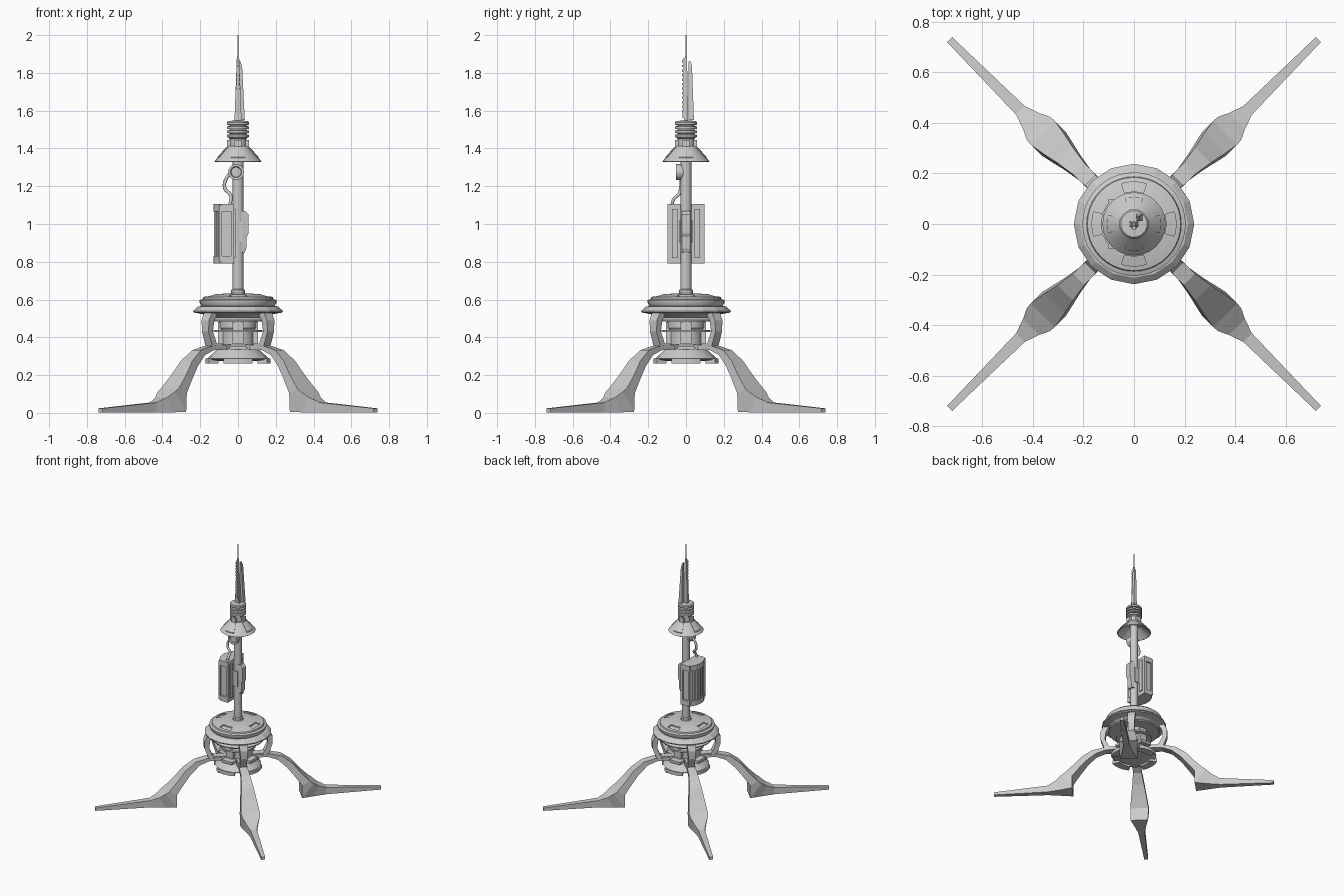
import bpy, bmesh, math
from mathutils import Vector, Matrix

if "Cube" in bpy.data.objects:
    bpy.data.objects.remove(bpy.data.objects["Cube"])

DIAG = [math.radians(45 + 90 * i) for i in range(4)]
AXIS = [math.radians(90 * i) for i in range(4)]


def loft(name, rings, angle=0.0, smooth=False):
    """Skin equal-length point rings, cap both ends, spin about z."""
    bm = bmesh.new()
    vs = [[bm.verts.new(p) for p in r] for r in rings]
    n = len(vs[0])
    for a, b in zip(vs, vs[1:]):
        for i in range(n):
            j = (i + 1) % n
            bm.faces.new((a[i], a[j], b[j], b[i]))
    bm.faces.new(vs[0][::-1])
    bm.faces.new(vs[-1])
    bmesh.ops.recalc_face_normals(bm, faces=bm.faces)
    bmesh.ops.rotate(bm, verts=bm.verts, cent=(0, 0, 0), matrix=Matrix.Rotation(angle, 3, 'Z'))
    me = bpy.data.meshes.new(name)
    bm.to_mesh(me)
    bm.free()
    ob = bpy.data.objects.new(name, me)
    bpy.context.collection.objects.link(ob)
    if smooth:
        bpy.ops.object.select_all(action='DESELECT')
        bpy.context.view_layer.objects.active = ob
        ob.select_set(True)
        bpy.ops.object.shade_smooth_by_angle(angle=math.radians(32))
    return ob


def lathe(name, profile, n=24, smooth=True):
    rings = [[(r * math.cos(math.tau * i / n), r * math.sin(math.tau * i / n), z)
              for i in range(n)] for r, z in profile]
    return loft(name, rings, 0, smooth)


def prism(name, pts, z0, z1):
    return loft(name, [[(x, y, z) for x, y in pts] for z in (z0, z1)])


def box(name, x, y, z, angle=0.0):
    """Box from (min, max) pairs."""
    a, b = x
    c, d = y
    return loft(name, [[(a, c, h), (b, c, h), (b, d, h), (a, d, h)] for h in z], angle)


def limb(name, sections, angle):
    """Radial limb from (outer r, outer z, inner r, inner z, half width)."""
    return loft(name, [[(ro, -w, zo), (ro, w, zo), (ri, w, zi), (ri, -w, zi)]
                       for ro, zo, ri, zi, w in sections], angle)


def sector(name, r0, z0, r1, z1, thick, half, angle, steps=6):
    """Curved plate between two radii."""
    rings = []
    for i in range(steps + 1):
        a = math.radians(half) * (2 * i / steps - 1)
        c, s = math.cos(a), math.sin(a)
        rings.append([(r0 * c, r0 * s, z0), (r1 * c, r1 * s, z1),
                      (r1 * c, r1 * s, z1 + thick), (r0 * c, r0 * s, z0 + thick)])
    return loft(name, rings, angle)


# Legs with flared heel and long toe, plus cage struts
LEG = [(.12, .357, .12, .335, .035), (.22, .355, .21, .332, .030),
       (.31, .332, .28, .305, .032), (.385, .275, .345, .245, .043),
       (.445, .20, .40, .175, .056), (.51, .130, .450, .105, .067),
       (.535, .112, .452, .005, .064), (.575, .082, .53, .003, .045),
       (.635, .055, .635, .002, .024), (1.03, .024, 1.03, .002, .014)]
STRUT = [(.225, .53, .18, .53, .03), (.245, .49, .205, .49, .028),
         (.245, .43, .212, .43, .024), (.218, .355, .185, .37, .026),
         (.19, .335, .17, .362, .028), (.07, .335, .07, .362, .028)]
for i, a in enumerate(DIAG):
    limb(f"leg_{i}", LEG, a)
    limb(f"cage_strut_{i}", STRUT, a)

# Core engine under the hub
lathe("core", [(.09, .275), (.155, .28), (.165, .287), (.10, .345), (.086, .36),
               (.086, .43), (.10, .45), (.10, .51)], 16)
lathe("core_ring", [(.08, .428), (.13, .428), (.13, .44), (.08, .44)], 24)
lathe("cage_ring", [(.09, .483), (.185, .483), (.188, .492), (.165, .505), (.09, .505)], 24)
for i, a in enumerate(AXIS):
    sector(f"core_foot_{i}", .115, .262, .172, .262, .026, 27, a)
    box(f"core_panel_{i}", (.07, .105), (-.03, .03), (.365, .48), a)
    box(f"core_lip_{i}", (.08, .14), (-.045, .045), (.335, .355), a)

# Hub: faceted skirt and round domed cap with four recessed windows
lathe("hub_skirt", [(.15, .50), (.185, .522), (.236, .532), (.238, .540), (.213, .562),
                    (.15, .575)], 16, False)
cap = lathe("hub_cap", [(.15, .55), (.192, .565), (.203, .582), (.204, .597), (.187, .603),
                        (.184, .613), (.12, .628), (.05, .633)], 40)
for i, a in enumerate(AXIS):
    cutter = sector(f"window_cutter_{i}", .128, .617, .166, .608, .05, 17, a)
    cutter.hide_render = True
    cutter.hide_viewport = False
    cutter.display_type = 'WIRE'
    m = cap.modifiers.new("window", 'BOOLEAN')
    m.operation = 'DIFFERENCE'
    m.object = cutter
    m.solver = 'EXACT'
bpy.context.view_layer.objects.active = cap
for m in list(cap.modifiers):
    helper = m.object
    bpy.ops.object.modifier_apply(modifier=m.name)
    bpy.data.objects.remove(helper)

# Pole and its base collar
lathe("pole_collar", [(.045, .625), (.036, .638), (.036, .65), (.029, .655)], 20)
lathe("pole", [(.028, .62), (.028, 1.46)], 20)

# Conical shield with raised panels
lathe("shield", [(.03, 1.40), (.119, 1.328), (.125, 1.332), (.052, 1.412), (.03, 1.412)], 24)
for i, a in enumerate(AXIS):
    sector(f"shield_panel_{i}", .057, 1.40, .108, 1.345, .011, 20, a)
    box(f"collar_block_{i}", (.03, .057), (-.018, .018), (1.39, 1.445), a)

# Ribbed insulator
lathe("insulator_base", [(.045, 1.40), (.045, 1.45), (.05, 1.455), (.05, 1.462)], 24)
ribs = [(.046, 1.455)]
for i in range(4):
    z = 1.46 + .022 * i
    ribs += [(.058, z), (.058, z + .012), (.046, z + .015), (.046, z + .020)]
lathe("insulator_ribs", ribs[:-2] + [(.052, 1.545), (.03, 1.547)], 24)

# Antenna: needle, tapered spine, side blade, toothed strip
lathe("antenna_needle", [(.004, 1.54), (.003, 2.0)], 8)
loft("antenna_spine", [[(-w, -d, z), (w, -d, z), (w, d, z), (-w, d, z)]
                       for z, w, d in ((1.54, .019, .012), (1.89, .006, .005))])
loft("antenna_blade", [[(a, .012, z), (b, .012, z), (b, c, z), (a, c, z)]
                       for z, a, b, c in ((1.55, .008, .036, .042), (1.83, .007, .022, .032),
                                          (1.86, .007, .014, .026))])
loft("toothed_strip", [[(-w, -.014 + s, z), (w, -.014 + s, z), (w, -.004, z), (-w, -.004, z)]
                       for z, w, s in ((1.56, .012, -.004), (1.88, .006, .002))])
for i in range(12):
    z = 1.59 + .024 * i
    box(f"antenna_tooth_{i}", (-.007, .007), (-.021, -.008), (z, z + .013))

# Power pack beside the pole: curved back with louvres
def pack_plan(g):
    half = [(-.020, .097 - g), (-.088, .097 - g), (-.108 + g, .075), (-.123 + g, .045),
            (-.130 + g, .015)]
    return half + [(x, -y) for x, y in reversed(half)]


prism("pack_body", pack_plan(.012), .80, 1.10)
prism("pack_top_cap", pack_plan(0), 1.065, 1.105)
prism("pack_bottom_cap", pack_plan(0), .79, .83)
for i in range(5):
    y = -.056 + .028 * i
    x = -.127 + 5.0 * y * y
    box(f"louvre_{i}", (x, x + .03), (y - .007, y + .007), (.82, 1.07))
for s in (-1, 1):
    ys = sorted((s * .08, s * .097))
    box(f"pack_front_edge_{s}", (-.036, -.020), ys, (.80, 1.10))
    box(f"pack_rear_edge_{s}", (-.10, -.086), ys, (.80, 1.10))
    box(f"pack_inner_rail_{s}", (-.025, -.012), sorted((s * .045, s * .075)), (.82, 1.08))
box("pack_mount", (-.03, .02), (-.034, .034), (.90, 1.02))

# Junction plate on the other side of the pole
prof = [(.85, .036), (.87, .044), (.93, .046), (.95, .056), (1.05, .056), (1.07, .036)]
loft("junction_plate", [[(.015, -.03, z), (x, -.022, z), (x, .022, z), (.015, .03, z)]
                        for z, x in prof])

# Round lamp facing front
lamp = lathe("lamp", [(.026, -.01), (.034, .01), (.042, .03), (.042, .052), (.030, .052),
                      (.026, .042)], 20)
lamp.rotation_euler = (math.radians(90), 0, 0)
lamp.location = (-.01, 0, 1.275)

# Cable from lamp to pack
cu = bpy.data.curves.new("cable", 'CURVE')
cu.dimensions = '3D'
cu.bevel_depth = .009
cu.bevel_resolution = 2
cu.resolution_u = 6
sp = cu.splines.new('BEZIER')
path = [(-.03, -.025, 1.275), (-.06, -.025, 1.245), (-.07, -.028, 1.19),
        (-.042, -.038, 1.158), (-.038, -.066, 1.13), (-.045, -.075, 1.095)]
sp.bezier_points.add(len(path) - 1)
for p, co in zip(sp.bezier_points, path):
    p.co = co
    p.handle_left_type = p.handle_right_type = 'AUTO'
bpy.context.collection.objects.link(bpy.data.objects.new("cable", cu))
